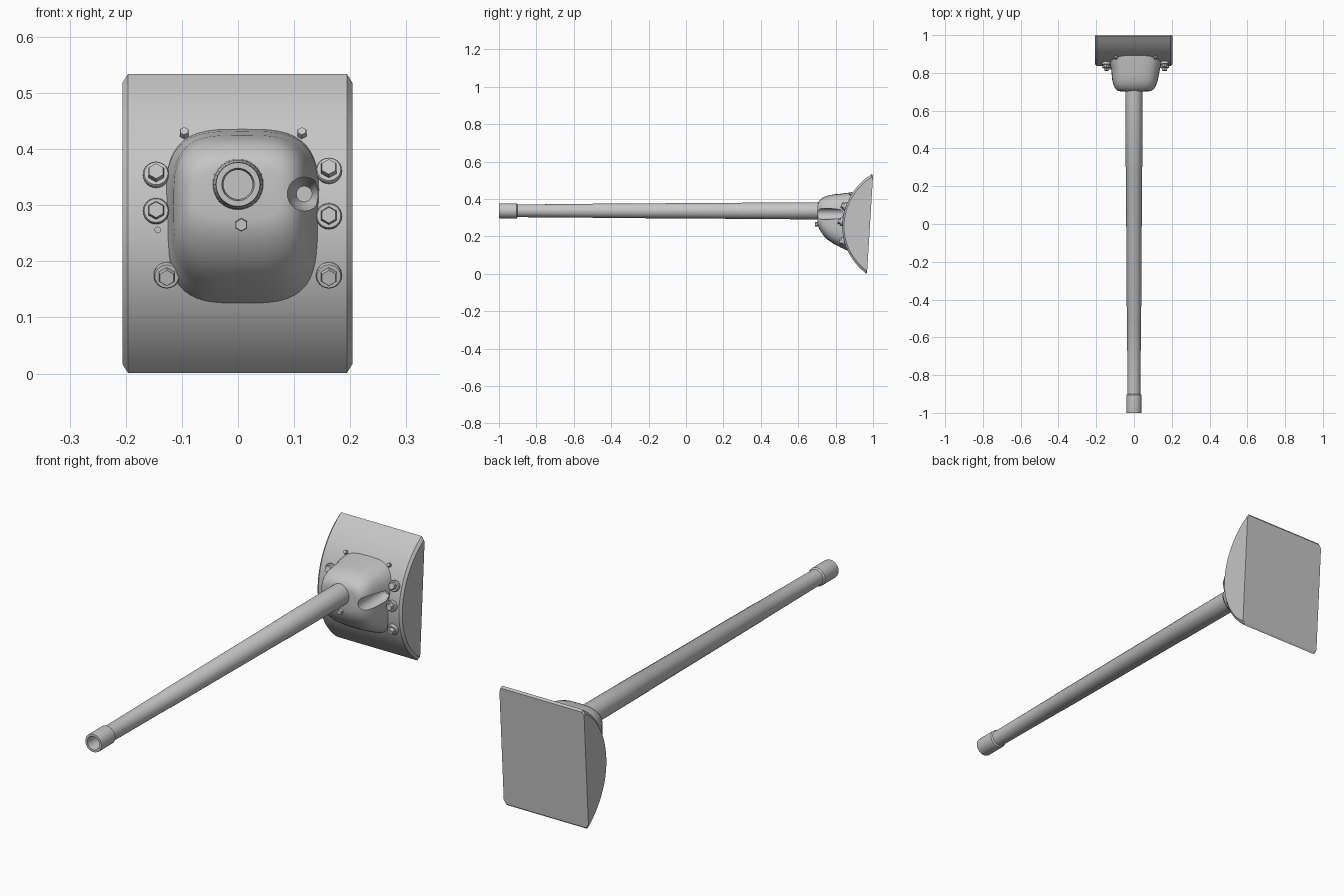
import bpy, bmesh, math
from mathutils import Vector, Matrix

if "Cube" in bpy.data.objects:
    bpy.data.objects.remove(bpy.data.objects["Cube"])

grey = bpy.data.materials.new("steel_grey")
grey.diffuse_color = (0.56, 0.56, 0.56, 1)
grey.use_nodes = True
grey.node_tree.nodes["Principled BSDF"].inputs["Base Color"].default_value = grey.diffuse_color


def make(name, bm, angle=35):
    bmesh.ops.recalc_face_normals(bm, faces=bm.faces)
    me = bpy.data.meshes.new(name)
    bm.to_mesh(me)
    bm.free()
    ob = bpy.data.objects.new(name, me)
    bpy.context.collection.objects.link(ob)
    me.materials.append(grey)
    smooth(ob, angle)
    return ob


def smooth(ob, angle=35):
    bpy.ops.object.select_all(action='DESELECT')
    bpy.context.view_layer.objects.active = ob
    ob.select_set(True)
    bpy.ops.object.shade_smooth_by_angle(angle=math.radians(angle))


def loft(name, rings, angle=35):
    """Skin a list of equal-length point rings and cap both ends."""
    bm = bmesh.new()
    vs = [[bm.verts.new(p) for p in ring] for ring in rings]
    n = len(vs[0])
    for a, b in zip(vs, vs[1:]):
        for i in range(n):
            j = (i + 1) % n
            bm.faces.new((a[i], a[j], b[j], b[i]))
    bm.faces.new(vs[0])
    bm.faces.new(vs[-1])
    return make(name, bm, angle)


def turned(name, profile, x, z, n=32):
    """Round part along y from (y, radius) pairs."""
    return loft(name, [[(x + r * math.cos(2 * math.pi * i / n), y,
                         z + r * math.sin(2 * math.pi * i / n)) for i in range(n)]
                       for y, r in profile])


def shield_y(z):
    """Depth of the curved shield front at height z."""
    sag = 0.335 - math.sqrt(0.335 ** 2 - (z - 0.25) ** 2)
    return 0.836 + sag * (1.15 if z < 0.25 else 1.0)


# Curved shield: arc front, flat sloping back, chamfered ends
N = 24
arc = [(shield_y(z), z) for z in (0.001 + 0.533 * i / N for i in range(N + 1))]
outline = arc + [(1.0, 0.525), (0.968, 0.008)]
cy, cz = 0.984, 0.267


def section(x, s):
    return [(x, cy + (y - cy) * s, cz + (z - cz) * s) for y, z in outline]


shield = loft("shield", [section(-0.206, 0.94), section(-0.196, 1),
                         section(0.194, 1), section(0.204, 0.94)], 25)

# Housing bulge: rounded-square rings shrinking towards the front
rings = []
for y, xl, xr, zb, zt in ((0.91, -0.135, 0.15, 0.11, 0.437),
                          (0.85, -0.130, 0.146, 0.130, 0.432),
                          (0.825, -0.121, 0.139, 0.142, 0.428),
                          (0.79, -0.118, 0.132, 0.160, 0.425),
                          (0.76, -0.115, 0.126, 0.180, 0.419),
                          (0.735, -0.108, 0.118, 0.205, 0.410),
                          (0.715, -0.097, 0.106, 0.235, 0.394),
                          (0.705, -0.085, 0.092, 0.258, 0.380),
                          (0.702, -0.070, 0.076, 0.275, 0.366)):
    ring = []
    for i in range(48):
        t = 2 * math.pi * i / 48
        c, s = math.cos(t), math.sin(t)
        u = math.copysign(abs(c) ** 0.58, c)
        v = math.copysign(abs(s) ** 0.58, s)
        ring.append(((xl + xr) / 2 + u * (xr - xl) / 2, y,
                     (zb + zt) / 2 + v * (zt - zb) / 2))
    rings.append(ring)
housing = loft("housing", rings, 45)

# Sight channel cut into the housing and shield
cutter = turned("sight_cutter", [(0.66, 0.03), (0.825, 0.03), (0.87, 0.014)], 0.118, 0.32)
cutter.hide_render = True
for ob in (housing, shield):
    mod = ob.modifiers.new("sight_cut", 'BOOLEAN')
    mod.operation = 'DIFFERENCE'
    mod.solver = 'EXACT'
    mod.object = cutter
    bpy.context.view_layer.objects.active = ob
    bpy.ops.object.modifier_apply(modifier=mod.name)
    smooth(ob, 35)
bpy.data.objects.remove(cutter)

# Barrel with muzzle collar and bore
turned("barrel", [(-0.88, 0.026), (-0.985, 0.026), (-1.0, 0.029), (-1.0, 0.039),
                  (-0.995, 0.040), (-0.905, 0.040), (-0.900, 0.034), (-0.5, 0.037),
                  (-0.498, 0.038), (0.3, 0.043), (0.302, 0.044), (0.76, 0.046)], 0, 0.337)


def bolt(name, x, z, y, r_hex, h, r_wash=0, tilt=0.0):
    """Hexagon head, optionally on a washer, pointing out to the front."""
    bm = bmesh.new()
    parts = [(6, r_hex, r_hex * 0.88, h)]
    if r_wash:
        parts.append((24, r_wash, r_wash * 0.92, 0.012))
    for n, r1, r2, height in parts:
        # straight body sunk into the surface, then a chamfered top
        prev = None
        for d, r in ((-0.015, r1), (height * 0.75, r1), (height, r2)):
            ring = [bm.verts.new((r * math.sin(2 * math.pi * i / n), -d,
                                  r * math.cos(2 * math.pi * i / n))) for i in range(n)]
            if prev:
                for i in range(n):
                    j = (i + 1) % n
                    bm.faces.new((prev[i], prev[j], ring[j], ring[i]))
            else:
                bm.faces.new(ring)
            prev = ring
        bm.faces.new(prev)
    bm.transform(Matrix.Translation(Vector((x, y, z))) @ Matrix.Rotation(tilt, 4, 'X'))
    make(name, bm, 30)


# Large washered bolts down both sides of the housing
for i, (x, z) in enumerate(((-0.146, 0.353), (-0.146, 0.289), (-0.127, 0.176),
                            (0.162, 0.36), (0.162, 0.28), (0.162, 0.176))):
    bolt(f"shield_bolt_{i + 1}", x, z, shield_y(z), 0.016, 0.026, 0.023,
         -math.asin((z - 0.25) / 0.335))

# Small bolts above the housing, on its face, and a small plug
for i, x in enumerate((-0.096, 0.114)):
    bolt(f"small_bolt_{i + 1}", x, 0.426, shield_y(0.426), 0.009, 0.012, 0,
         -math.asin(0.176 / 0.335))
bolt("housing_bolt", 0.006, 0.265, 0.704, 0.012, 0.014)
turned("plug", [(0.85, 0.006), (0.832, 0.006)], -0.143, 0.256, 12)
